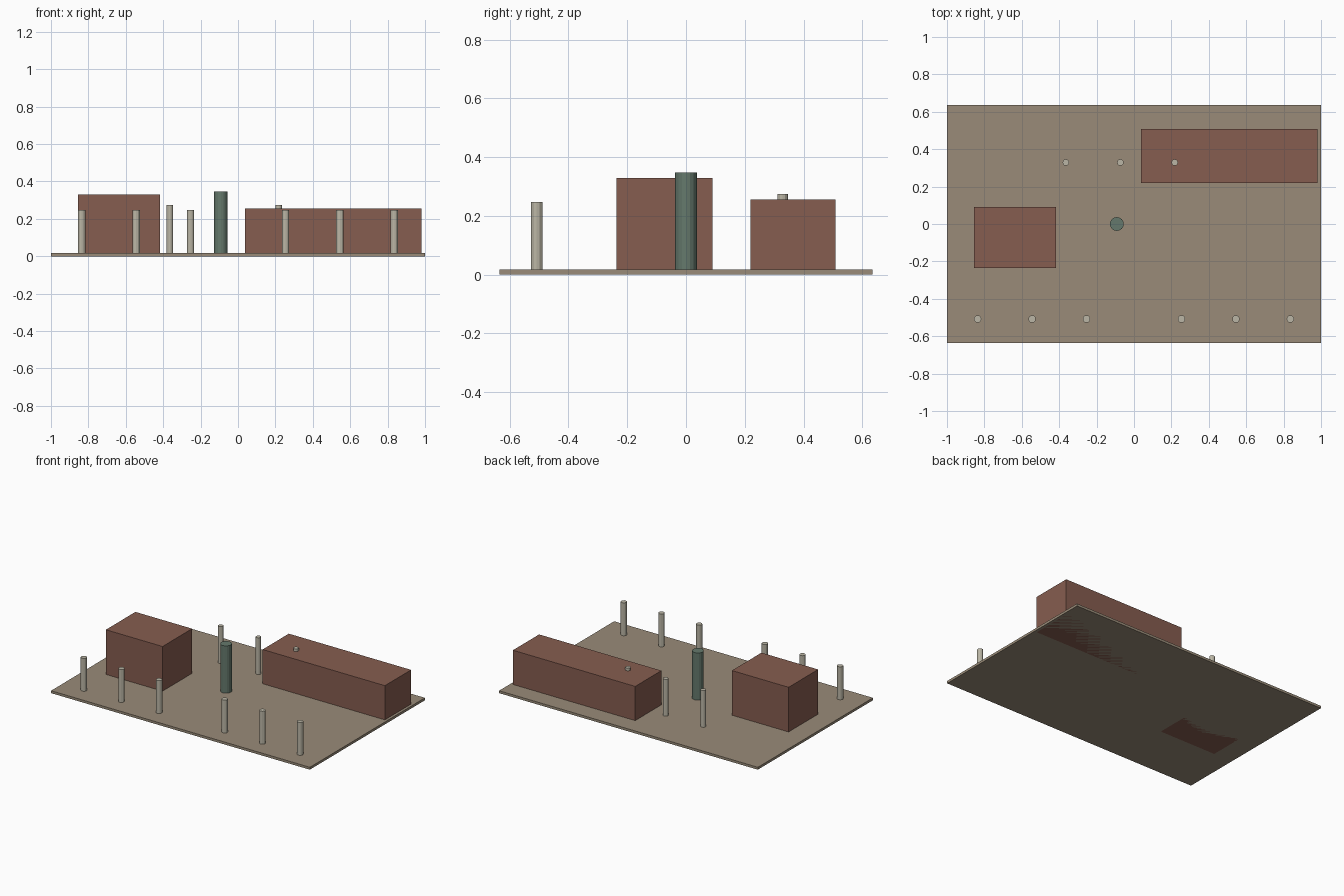
import bpy

if "Cube" in bpy.data.objects:
    bpy.data.objects.remove(bpy.data.objects["Cube"])


def material(name, rgb):
    m = bpy.data.materials.new(name)
    m.diffuse_color = (*rgb, 1)
    m.use_nodes = True
    m.node_tree.nodes["Principled BSDF"].inputs["Base Color"].default_value = m.diffuse_color
    return m


BASE = material("sand", (0.32, 0.26, 0.19))
BRICK = material("brick", (0.24, 0.11, 0.08))
STONE = material("stone", (0.50, 0.47, 0.38))
GREEN = material("green", (0.13, 0.19, 0.15))
TOP = 0.017  # top of the base plate


def box(name, x, y, z, mat):
    bpy.ops.mesh.primitive_cube_add(size=1, location=[sum(r) / 2 for r in (x, y, z)])
    ob = bpy.context.object
    ob.name = name
    ob.scale = [r[1] - r[0] for r in (x, y, z)]
    bpy.ops.object.transform_apply(location=False, rotation=False, scale=True)
    ob.data.materials.append(mat)


def post(name, x, y, radius, top, mat, sides=12):
    bpy.ops.mesh.primitive_cylinder_add(vertices=sides, radius=radius, depth=top - TOP,
                                        location=(x, y, (top + TOP) / 2))
    ob = bpy.context.object
    ob.name = name
    ob.data.materials.append(mat)


# Ground plate and the two buildings
box("base_plate", (-1, 1), (-0.635, 0.635), (0, TOP), BASE)
box("tall_block", (-0.856, -0.418), (-0.236, 0.09), (0, 0.329), BRICK)
box("long_block", (0.037, 0.982), (0.219, 0.508), (0, 0.256), BRICK)

# Central pillar
post("central_pillar", -0.092, 0, 0.037, 0.347, GREEN, 16)

# Front row: two mirrored groups of three posts
for side in (-1, 1):
    for i in range(3):
        post("front_post", side * (0.254 + 0.291 * i), -0.508, 0.02, 0.247, STONE)

# Back row of three taller, thinner posts, the last one rising through the long block
for i in range(3):
    post("back_post", -0.364 + 0.291 * i, 0.329, 0.0175, 0.274, STONE)
